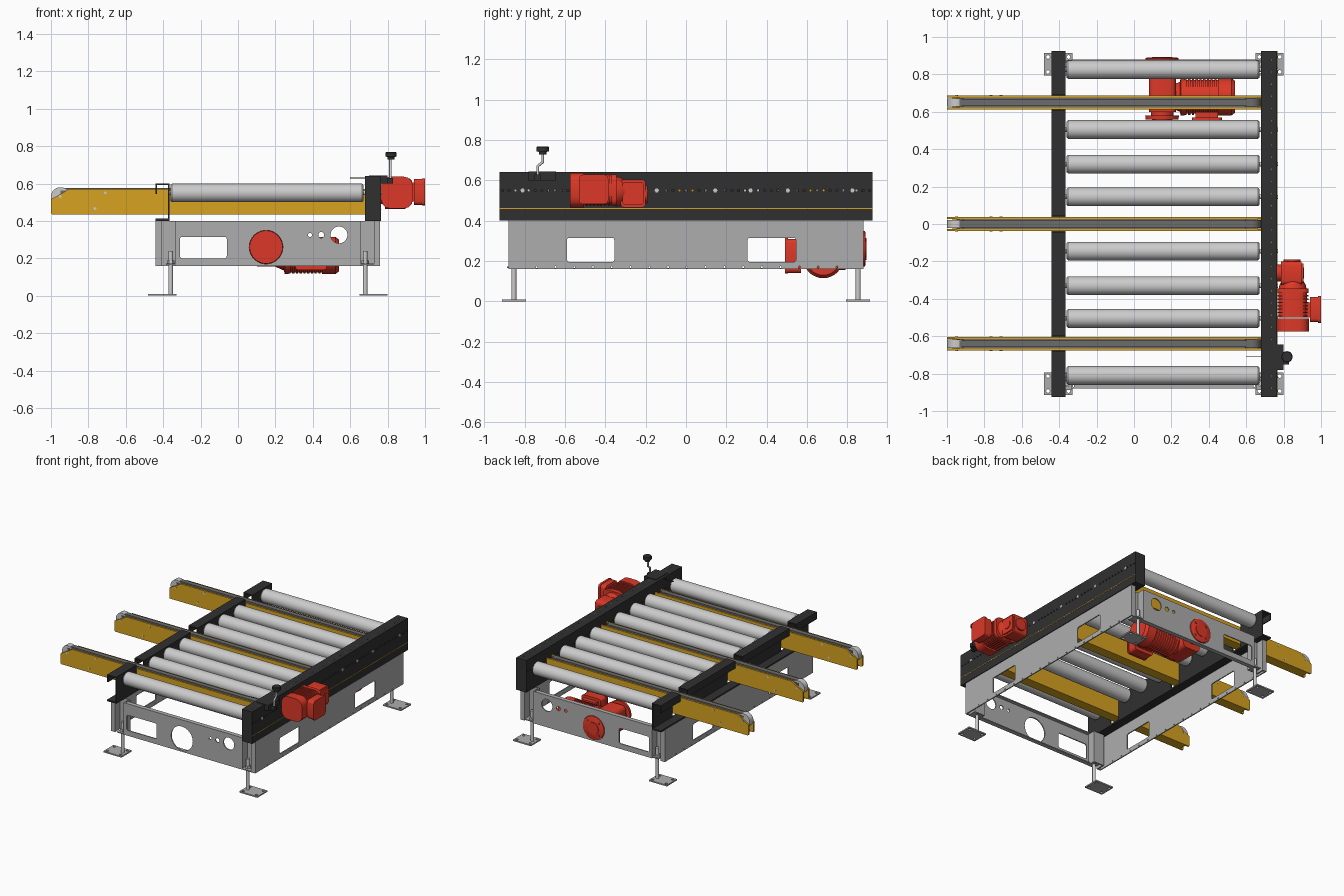
import bpy, bmesh, math
from mathutils import Matrix, Vector

if "Cube" in bpy.data.objects:
    bpy.data.objects.remove(bpy.data.objects["Cube"])


def mat(name, r, g, b):
    m = bpy.data.materials.new(name)
    m.diffuse_color = (r, g, b, 1)
    m.use_nodes = True
    m.node_tree.nodes["Principled BSDF"].inputs["Base Color"].default_value = m.diffuse_color
    return m


RED, YEL = mat("red_paint", .72, .04, .02), mat("yellow_paint", .68, .37, .015)
DARK, BELT, GREY = mat("dark_steel", .03, .03, .03), mat("belt_grey", .15, .15, .15), mat("frame_grey", .42, .42, .42)
AX = {'x': Matrix(((0, 0, 1), (1, 0, 0), (0, 1, 0))),
      'y': Matrix(((1, 0, 0), (0, 0, 1), (0, 1, 0))),
      'z': Matrix.Identity(3)}


def finish(name, bm, m, angle=35):
    bmesh.ops.remove_doubles(bm, verts=bm.verts, dist=1e-5)
    bmesh.ops.recalc_face_normals(bm, faces=bm.faces)
    for f in bm.faces:
        f.smooth = True
    for e in bm.edges:
        e.smooth = len(e.link_faces) == 2 and e.calc_face_angle(0) < math.radians(angle)
    me = bpy.data.meshes.new(name)
    bm.to_mesh(me)
    bm.free()
    if m:
        me.materials.append(m)
    ob = bpy.data.objects.new(name, me)
    bpy.context.collection.objects.link(ob)
    return ob


def prism(name, axis, lo, hi, outline, holes=(), m=None):
    """Extrude a 2D outline with holes along an axis from lo to hi."""
    cu = bpy.data.curves.new(name, 'CURVE')
    cu.dimensions, cu.fill_mode, cu.extrude = '2D', 'BOTH', (hi - lo) / 2
    for loop in [outline, *holes]:
        s = cu.splines.new('POLY')
        s.points.add(len(loop) - 1)
        for p, (u, v) in zip(s.points, loop):
            p.co = (u, v, 0, 1)
        s.use_cyclic_u = True
    tmp = bpy.data.objects.new("tmp", cu)
    bpy.context.collection.objects.link(tmp)
    me = bpy.data.meshes.new_from_object(tmp.evaluated_get(bpy.context.evaluated_depsgraph_get()))
    bm = bmesh.new()
    bm.from_mesh(me)
    bpy.data.objects.remove(tmp)
    bpy.data.meshes.remove(me)
    bpy.data.curves.remove(cu)
    for v in bm.verts:
        v.co = AX[axis] @ (v.co + Vector((0, 0, (lo + hi) / 2)))
    return finish(name, bm, m)


def lathe(name, axis, c, prof, m=None, n=32):
    """Spin a (position, radius) profile round an axis through 2D centre c."""
    bm = bmesh.new()
    rings = [[bm.verts.new(AX[axis] @ Vector((c[0] + r * math.cos(math.tau * i / n), c[1] + r * math.sin(math.tau * i / n), t)))
              for i in range(n)] for t, r in prof]
    for a, b in zip(rings, rings[1:]):
        for i in range(n):
            bm.faces.new((a[i], a[(i + 1) % n], b[(i + 1) % n], b[i]))
    bm.faces.new(rings[0])
    bm.faces.new(rings[-1])
    return finish(name, bm, m)


def cyl(name, axis, c, r, lo, hi, m=None, n=24):
    return lathe(name, axis, c, [(lo, r), (hi, r)], m, n)


def rect(u0, u1, v0, v1, r=0):
    if not r:
        return [(u0, v0), (u1, v0), (u1, v1), (u0, v1)]
    cs = [(u1 - r, v1 - r), (u0 + r, v1 - r), (u0 + r, v0 + r), (u1 - r, v0 + r)]
    return [(cx + r * math.cos(math.radians(90 * q + a)), cy + r * math.sin(math.radians(90 * q + a)))
            for q, (cx, cy) in enumerate(cs) for a in (0, 30, 60, 90)]


def circ(u, v, r, n=32):
    return [(u + r * math.cos(math.tau * i / n), v + r * math.sin(math.tau * i / n)) for i in range(n)]


def box(name, x0, x1, y0, y1, z0, z1, m=None, r=0):
    return prism(name, 'z', z0, z1, rect(x0, x1, y0, y1, r), m=m)


# base frame: end panels with windows and round cut-outs
cuts = [rect(-.31, -.06, .20, .315, .012), circ(.15, .26, .09), circ(.54, .325, .045), circ(.385, .325, .011), circ(.445, .325, .016)]
for nm, y, inner in (("front", -.88, 1), ("back", .872, -1)):
    prism(nm + "_panel", 'y', y, y + .008, rect(-.32, .64, .16, .40), cuts, GREY)
    for z in (.16, .393):
        box(nm + "_panel_flange", -.32, .64, min(y, y + .025 * inner), max(y + .008, y + .008 + .025 * inner), z, z + .007, GREY)
# base frame: side panels with windows and a row of small bolt holes
cuts = [rect(-.59, -.355, .195, .315, .012), rect(.305, .545, .195, .315, .012)]
cuts += [circ(-.74 + .093 * i, .17, .005, 8) for i in range(17)]
for nm, x in (("left", -.44), ("right", .752)):
    prism(nm + "_panel", 'x', x, x + .008, rect(-.815, .815, .16, .40), cuts, GREY)

# corner posts (folded plate), levelling rods and foot plates, mirrored to four corners
fold = [(.48, .88), (.494, .88), (.494, .82), (.566, .82), (.566, .88), (.60, .88), (.60, .81),
        (.592, .81), (.592, .872), (.574, .872), (.574, .812), (.486, .812), (.486, .872), (.48, .872)]
for sx in (-1, 1):
    for sy in (-1, 1):
        prism("corner_post", 'z', .16, .40, [(.16 + sx * a, sy * b) for a, b in fold], m=GREY)
        cx, cy = .16 + sx * .52, sy * .853
        cyl("leg_rod", 'z', (cx, cy), .012, .01, .24)
        cyl("leg_nut", 'z', (cx, cy), .02, .172, .188, n=6)
        box("post_foot_bracket", cx - .026, cx + .046 if sx > 0 else cx + .026, cy - .035, cy + .025, .165, .172, GREY)
        px = .16 + sx * .565
        prism("foot_plate", 'z', 0, .01, rect(px - .075, px + .075, cy - .06, cy + .06),
              [circ(px + a, cy + b, .01, 12) for a in (-.055, .055) for b in (-.04, .04)], GREY)

# right dark rail with a row of through holes, plus yellow pin line
rows = [-.81, -.505, -.33, -.145, .145, .32, .505, .825]
ys = [-.91 + .0325 * i for i in range(57)]
holes = [circ(y, .55, .006, 8) for y in ys if min(abs(y - r) for r in rows) > .018]
prism("right_rail", 'x', .68, .765, rect(-.925, .925, .40, .64), holes, DARK)
box("right_rail_stripe", .765, .7665, -.925, .925, .458, .462, YEL)
for y in ys[1::2]:
    cyl("rail_top_pin", 'z', (.735, y), .004, .639, .642, BELT, 8)

# left dark rail: C-section in four segments with a continuous bottom flange
arms = [-.64, 0, .65]
csec = [(-.44, .545), (-.432, .545), (-.432, .592), (-.373, .592), (-.373, .41), (-.365, .41), (-.365, .60), (-.44, .60)]
ends = [-.925, *[e for a in arms for e in (a - .042, a + .042)], .925]
for a, b in zip(ends[::2], ends[1::2]):
    prism("left_rail_segment", 'y', a, b, csec, m=DARK)
box("left_rail_base", -.44, -.365, -.925, .925, .40, .412, DARK)

# rollers with shafts and bolt heads
for y in rows:
    lathe("roller", 'x', (y, .55), [(-.36, .043), (-.352, .05), (.662, .05), (.67, .043)], n=40)
    cyl("roller_shaft", 'x', (y, .55), .012, -.372, .69)
    cyl("roller_bolt", 'x', (y, .55), .011, .76, .769, n=6)

# yellow transfer arms: side plates, floor, belt bed and end wheels
side = [(-1, .44), (-.995, .435), (.68, .435), (.68, .57), (-.905, .57), (-.94, .548), (-.985, .525), (-1, .515)]
for y in arms:
    for s in (-1, 1):
        a, b = sorted((y + s * .026, y + s * .037))
        prism("arm_side_plate", 'y', a, b, side, m=YEL)
        for bx, bz in ((-.71, .55), (-.765, .466), (-.95, .53)):
            f = y + s * .037
            cyl("arm_bolt", 'y', (bx, bz), .008, f - .002, f + .002, n=12)
    box("arm_floor", -.97, .68, y - .03, y + .03, .435, .443, YEL)
    box("arm_bed", -.95, .66, y - .026, y + .026, .50, .562, BELT)
    box("arm_belt", -.95, .64, y - .018, y + .018, .562, .577, BELT)
    cyl("arm_nose_wheel", 'y', (-.95, .53), .05, y - .022, y + .022, n=40)
    cyl("arm_drive_wheel", 'y', (.63, .53), .048, y - .022, y + .022, BELT, 40)


def ribs(name, axis, c, r, lo, hi, n):
    """Finned motor body as one lathed profile."""
    d, p = (hi - lo) / n, []
    for i in range(n):
        t = lo + i * d
        p += [(t, r), (t + .55 * d, r), (t + .55 * d, r * .93), (t + d, r * .93)]
    return lathe(name, axis, c, p, RED, 32)


# side drive: motor along y, fan cover, terminal box and gearbox on the right rail
c = (.848, .552)
prism("side_motor_body", 'y', -.50, -.37, rect(.772, .926, .478, .628, .045), m=RED)
for i in range(7):
    y = -.495 + i * .018
    prism("side_motor_fin", 'y', y, y + .007, rect(.767, .933, .472, .634, .045), m=RED)
prism("side_motor_fan_cover", 'y', -.575, -.505, rect(.765, .935, .466, .637, .05), m=RED)
prism("side_motor_flange", 'y', -.37, -.345, rect(.767, .933, .475, .63, .03), m=RED)
box("side_terminal_neck", .92, .945, -.50, -.42, .505, .605, RED)
prism("side_terminal_box", 'x', .942, .985, rect(-.525, -.39, .485, .625, .02), m=RED)
prism("side_terminal_lid", 'x', .985, 1.0, rect(-.53, -.385, .482, .628, .02), m=RED)
lathe("side_gear_neck", 'y', (.848, .545), [(-.35, .075), (-.325, .07), (-.30, .055)], RED)
prism("side_gearbox", 'x', .785, .895, rect(-.325, -.2, .465, .605, .02), m=RED)
prism("side_gearbox_lid", 'x', .895, .905, rect(-.315, -.21, .478, .592, .015), m=RED)
cyl("side_gearbox_hub", 'x', (-.262, .535), .03, .905, .91, RED)
cyl("side_gearbox_output", 'x', (-.262, .535), .045, .762, .79, RED)
cyl("side_gearbox_cap", 'y', (.845, .53), .045, -.2, -.19, RED)

# lower drive: motor along x behind the back panel cut-out
c = (.68, .215)
ribs("lower_motor_body", 'x', c, .097, .27, .45, 9)
lathe("lower_motor_fan_cover", 'x', c, [(.45, .1), (.52, .1), (.54, .085)], RED)
lathe("lower_gear_neck", 'x', c, [(.2, .06), (.245, .08), (.25, .1), (.27, .1)], RED)
box("lower_terminal_neck", .33, .45, .56, .60, .165, .29, RED)
prism("lower_terminal_box", 'y', .505, .57, rect(.31, .47, .14, .31, .02), m=RED)
prism("lower_terminal_lid", 'y', .49, .505, rect(.305, .475, .137, .313, .02), m=RED)
prism("lower_gearbox", 'y', .60, .79, rect(.08, .225, .155, .335, .03), m=RED)
lathe("lower_gearbox_output", 'y', (.15, .26), [(.56, .088), (.58, .09), (.58, .06), (.86, .06), (.86, .088), (.886, .088), (.89, .08)], RED, 40)
for y in (.557, .888):
    cyl("output_face_ring", 'y', (.15, .26), .045, y, y + .006, RED)
    for i in range(4):
        a = math.pi / 4 + i * math.pi / 2
        cyl("output_bolt", 'y', (.15 + .066 * math.cos(a), .26 + .066 * math.sin(a)), .008, y, y + .006, RED, 8)

# sensor bracket, bent rod, round head and pointer wire
box("sensor_bracket", .70, .80, -.78, -.645, .60, .644, DARK)
cu = bpy.data.curves.new("sensor_rod", 'CURVE')
cu.dimensions, cu.bevel_depth, cu.use_fill_caps = '3D', .007, True
s = cu.splines.new('POLY')
path = [(.815, -.735, .61), (.815, -.735, .67), (.815, -.71, .69), (.815, -.71, .745)]
s.points.add(len(path) - 1)
for p, q in zip(s.points, path):
    p.co = (*q, 1)
bpy.context.collection.objects.link(bpy.data.objects.new("sensor_rod", cu))
box("sensor_rod_clamp", .79, .83, -.75, -.72, .60, .63, DARK)
lathe("sensor_head", 'z', (.818, -.71), [(.728, .018), (.742, .02), (.744, .03), (.764, .03), (.768, .026)], DARK)
box("sensor_pointer", .60, .70, -.712, -.708, .628, .632, DARK)
